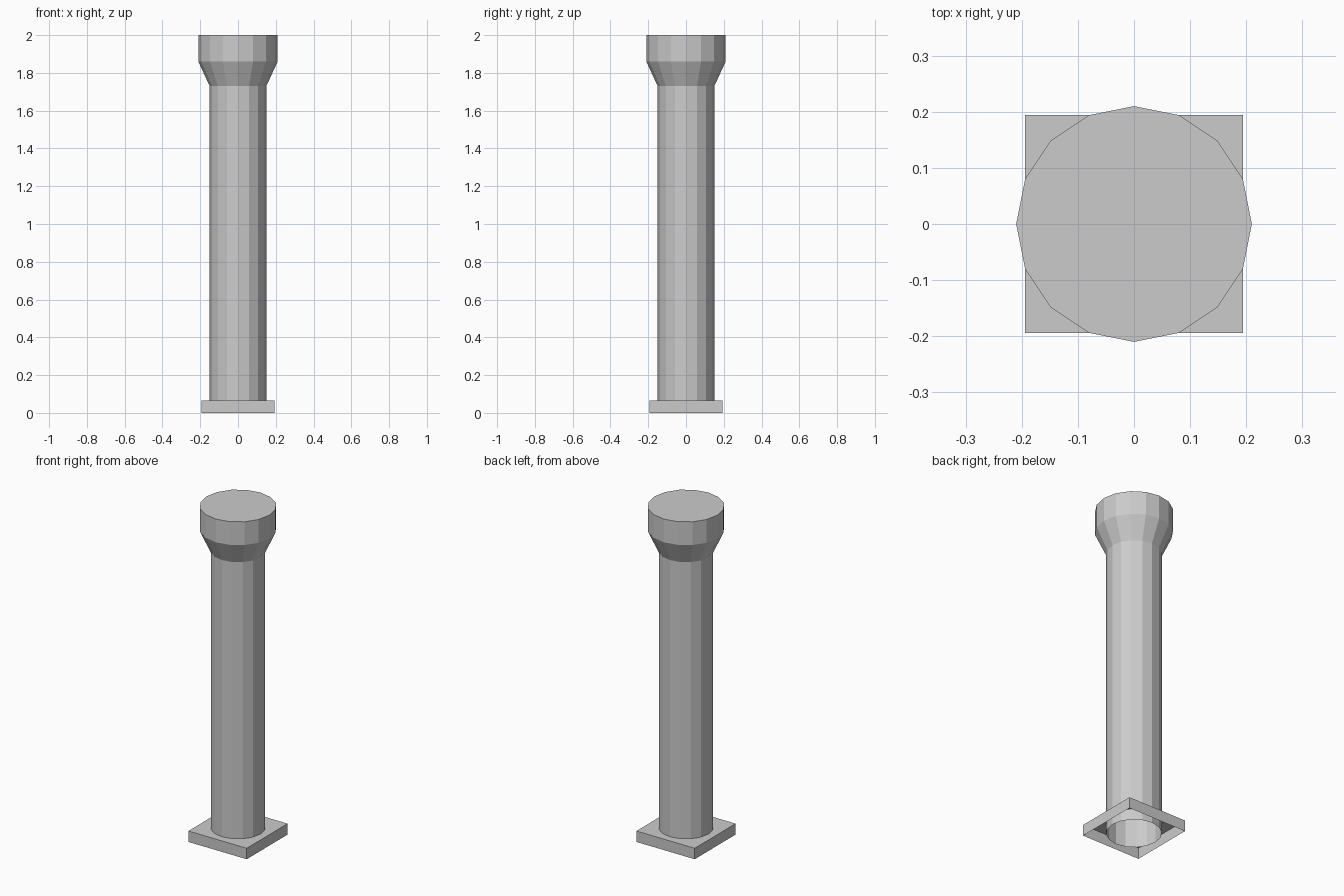
import bpy, bmesh, math

if "Cube" in bpy.data.objects:
    bpy.data.objects.remove(bpy.data.objects["Cube"])

SIDES = 16
SHAFT_R, CAP_R = 0.15, 0.21
PLINTH_HALF, PLINTH_H = 0.194, 0.066

stone = bpy.data.materials.new("pale grey stone")
stone.diffuse_color = (0.6, 0.6, 0.6, 1)
stone.use_nodes = True
stone.node_tree.nodes["Principled BSDF"].inputs["Base Color"].default_value = stone.diffuse_color


def ring(bm, r, z):
    return [bm.verts.new((r * math.cos(2 * math.pi * i / SIDES),
                          r * math.sin(2 * math.pi * i / SIDES), z))
            for i in range(SIDES)]


def skin(bm, lower, upper):
    n = len(lower)
    for i in range(n):
        j = (i + 1) % n
        bm.faces.new((lower[i], lower[j], upper[j], upper[i]))


def finish(bm, name):
    mesh = bpy.data.meshes.new(name)
    bm.to_mesh(mesh)
    bm.free()
    mesh.materials.append(stone)
    obj = bpy.data.objects.new(name, mesh)
    bpy.context.collection.objects.link(obj)


def lathe(name, profile, top=False):
    bm = bmesh.new()
    rings = [ring(bm, r, z) for r, z in profile]
    for a, b in zip(rings, rings[1:]):
        skin(bm, a, b)
    if top:
        bm.faces.new(rings[-1])
    finish(bm, name)


# Round shaft, open at the bottom
lathe("shaft", [(SHAFT_R, 0), (SHAFT_R, 1.73)])

# Flared capital with flat top
lathe("capital", [(SHAFT_R, 1.73), (CAP_R, 1.86), (CAP_R, 2.0)], top=True)

# Square plinth: open underneath, top pierced by the shaft
bm = bmesh.new()
corners = [(1, 1), (-1, 1), (-1, -1), (1, -1)]
low, high = ([bm.verts.new((x * PLINTH_HALF, y * PLINTH_HALF, z)) for x, y in corners]
             for z in (0, PLINTH_H))
skin(bm, low, high)
hole = ring(bm, SHAFT_R, PLINTH_H)
q = SIDES // 4
for k in range(4):
    # Corner fan plus the triangle linking it to the next corner
    start = k * q
    for i in range(start, start + q):
        bm.faces.new((high[k], hole[(i + 1) % SIDES], hole[i % SIDES]))
    bm.faces.new((high[k], high[(k + 1) % 4], hole[(start + q) % SIDES]))
finish(bm, "plinth")
